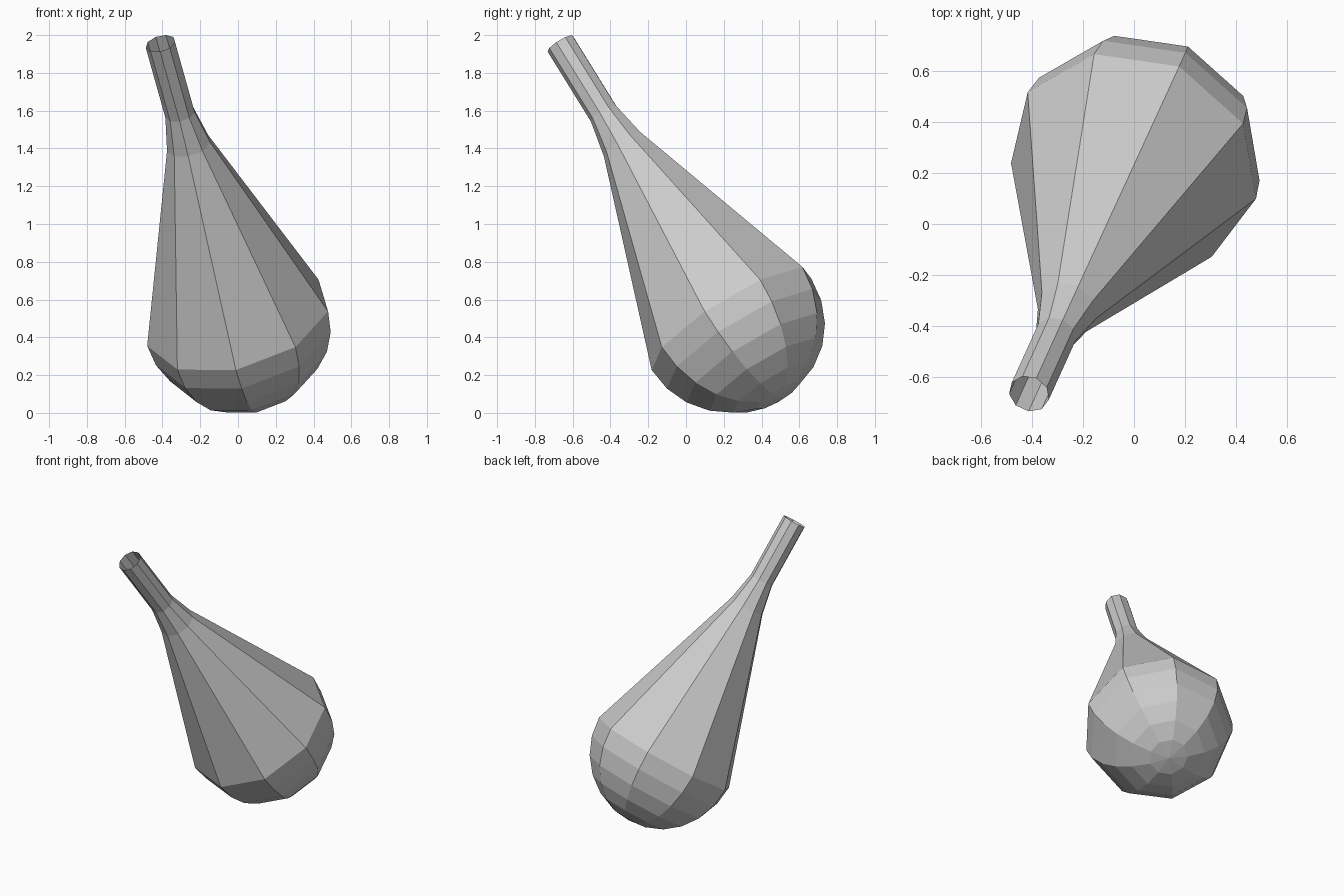
import bpy, bmesh
from math import sin, cos, radians, pi
from mathutils import Vector, Matrix

if "Cube" in bpy.data.objects:
    bpy.data.objects.remove(bpy.data.objects["Cube"])

SIDES = 9
R = 0.5                                   # bulb radius
CENTRE = Vector((0.0, 0.242, 0.492))      # centre of the widest ring
axis = Vector((-0.232, -0.512, 0.827)).normalized()

# Profile (radius, distance along axis): half-sphere base, cone, flare, open neck
profile = [(R * sin(radians(a)), -R * cos(radians(a))) for a in range(0, 91, 15)]
profile += [(0.12, 1.122), (0.081, 1.321), (0.081, 1.769)]

# Lathe the profile around z
bm = bmesh.new()
phase = radians(-11.3)
verts = [bm.verts.new((r * cos(phase), r * sin(phase), t)) for r, t in profile]
edges = [bm.edges.new(pair) for pair in zip(verts, verts[1:])]
bmesh.ops.spin(bm, geom=verts + edges, cent=(0, 0, 0), axis=(0, 0, 1),
               angle=2 * pi, steps=SIDES)
bmesh.ops.remove_doubles(bm, verts=bm.verts, dist=0.0005)
bmesh.ops.recalc_face_normals(bm, faces=bm.faces)

# Lean the lathe axis over and move it into place
side = (Vector((1, 0, 0)) - axis * axis.x).normalized()
lean = Matrix((side, axis.cross(side), axis)).transposed().to_4x4()
bmesh.ops.transform(bm, matrix=Matrix.Translation(CENTRE) @ lean, verts=bm.verts)

mesh = bpy.data.meshes.new("bulb_flask")
bm.to_mesh(mesh)
bm.free()
bpy.context.collection.objects.link(bpy.data.objects.new("bulb_flask", mesh))
